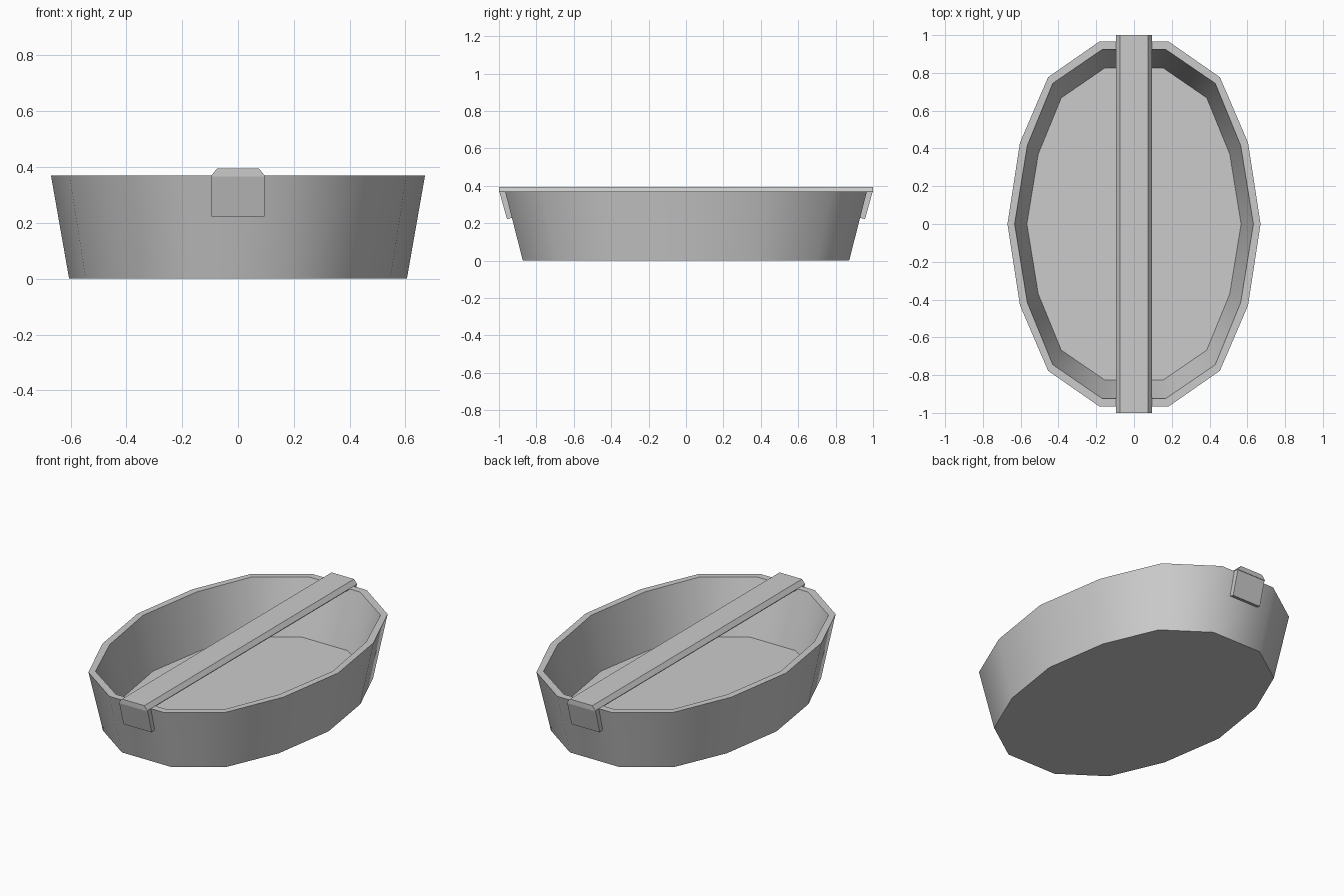
import bpy, bmesh, math

if "Cube" in bpy.data.objects:
    bpy.data.objects.remove(bpy.data.objects["Cube"])


def finish(name, bm):
    bmesh.ops.recalc_face_normals(bm, faces=bm.faces)
    me = bpy.data.meshes.new(name)
    bm.to_mesh(me)
    bm.free()
    ob = bpy.data.objects.new(name, me)
    bpy.context.collection.objects.link(ob)
    return ob


def loft(name, rings):
    """Bridge equal-sized rings in order and cap both ends."""
    bm = bmesh.new()
    loops = [[bm.verts.new(p) for p in r] for r in rings]
    n = len(loops[0])
    for a, b in zip(loops, loops[1:]):
        for i in range(n):
            j = (i + 1) % n
            bm.faces.new((a[i], a[j], b[j], b[i]))
    bm.faces.new(loops[0][::-1])
    bm.faces.new(loops[-1])
    return finish(name, bm)


def oval(quarter, z):
    """Mirror a quarter outline (starting on the x axis) into a 14-sided oval."""
    half = quarter + [(-x, y) for x, y in reversed(quarter)]
    full = half + [(x, -y) for x, y in reversed(half[1:-1])]
    return [(x, y, z) for x, y in full]


# Tub: outer base, outer rim, inner rim, inner floor
outer_rim = [(0.67, 0), (0.604, 0.43), (0.455, 0.777), (0.182, 0.967)]
outer_base = [(x * 0.903, y * 0.902) for x, y in outer_rim]
inner_rim = [(0.632, 0), (0.565, 0.415), (0.43, 0.745), (0.167, 0.925)]
inner_floor = [(0.567, 0), (0.507, 0.37), (0.385, 0.668), (0.153, 0.827)]
tub = loft("oval_tub", [oval(outer_base, 0), oval(outer_rim, 0.37),
                        oval(inner_rim, 0.37), oval(inner_floor, 0.05)])
bpy.ops.object.select_all(action='DESELECT')
tub.select_set(True)
bpy.context.view_layer.objects.active = tub
bpy.ops.object.shade_smooth_by_angle(angle=math.radians(40))

# Handle bar: chamfered strip across the rim
profile = [(-0.095, 0.366), (0.095, 0.366), (0.095, 0.37), (0.075, 0.395),
           (-0.075, 0.395), (-0.095, 0.37)]
loft("handle_bar", [[(x, y, z) for x, z in profile] for y in (-1, 1)])

# End tabs: bent down over the outside of the tub
tab = [(0.965, 0.369), (0.998, 0.369), (0.957, 0.222), (0.93, 0.229)]
for side, name in ((-1, "front_tab"), (1, "back_tab")):
    loft(name, [[(x, side * y, z) for y, z in tab] for x in (-0.095, 0.095)])
